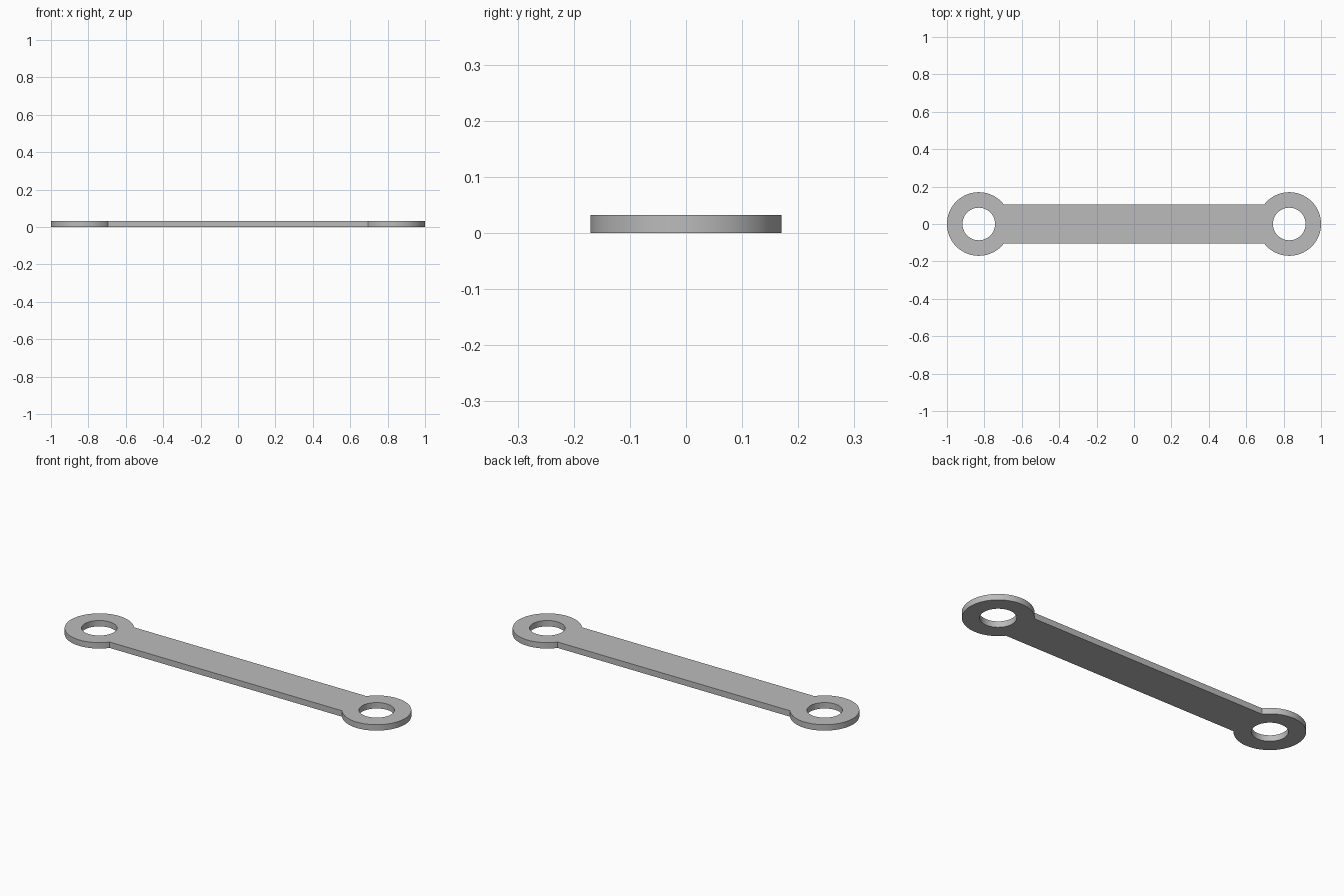
import bpy
import bmesh
from math import sin, cos, asin, pi, radians

cube = bpy.data.objects.get("Cube")
if cube:
    bpy.data.objects.remove(cube, do_unlink=True)

THICK = 0.032
EYE_X, EYE_R, HOLE_R = 0.83, 0.17, 0.087
BAR_HALF = 0.104
STEPS = 72

# Plain grey metal
metal = bpy.data.materials.new("grey_metal")
metal.use_nodes = True
colour = (0.5, 0.5, 0.5, 1)
metal.diffuse_color = colour
metal.node_tree.nodes["Principled BSDF"].inputs["Base Color"].default_value = colour


def arc(cx, radius, start, end, count):
    return [(cx + radius * cos(start + (end - start) * i / count),
             radius * sin(start + (end - start) * i / count))
            for i in range(count + 1)]


def add_loop(bm, points):
    verts = [bm.verts.new((x, y, 0)) for x, y in points]
    return [bm.edges.new((v, verts[i - 1])) for i, v in enumerate(verts)]


# Outline: two round eyes joined by the straight edges of the bar
neck = pi - asin(BAR_HALF / EYE_R)
outline = arc(EYE_X, EYE_R, -neck, neck, STEPS)
outline += [(-x, -y) for x, y in outline]

bm = bmesh.new()
edges = add_loop(bm, outline)
for side in (-1, 1):
    edges += add_loop(bm, arc(side * EYE_X, HOLE_R, 0, 2 * pi, STEPS)[:-1])

# Fill around the holes, then raise the plate to its thickness
bmesh.ops.triangle_fill(bm, edges=edges, use_beauty=True, use_dissolve=False)
raised = bmesh.ops.extrude_face_region(bm, geom=bm.faces[:], use_keep_orig=True)
for v in raised["geom"]:
    if isinstance(v, bmesh.types.BMVert):
        v.co.z = THICK
bmesh.ops.recalc_face_normals(bm, faces=bm.faces[:])

mesh = bpy.data.meshes.new("link_plate")
bm.to_mesh(mesh)
bm.free()
mesh.materials.append(metal)
plate = bpy.data.objects.new("link_plate", mesh)
bpy.context.collection.objects.link(plate)

# Smooth round walls, sharp rims
bpy.ops.object.select_all(action="DESELECT")
plate.select_set(True)
bpy.context.view_layer.objects.active = plate
bpy.ops.object.shade_smooth_by_angle(angle=radians(30))
